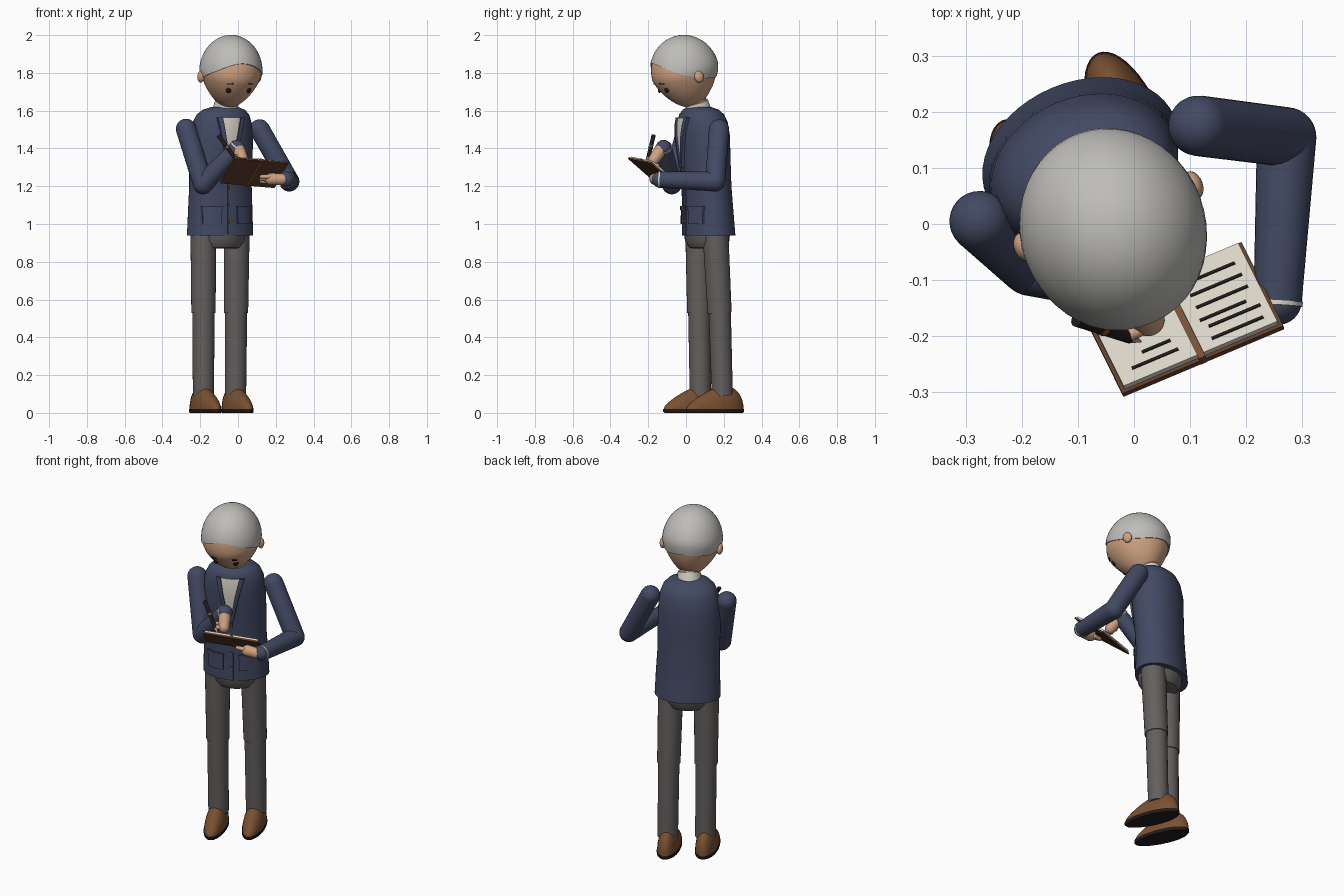
import bpy, bmesh
from math import sin, cos, pi, acos, sqrt, radians
from mathutils import Vector, Matrix

cube = bpy.data.objects.get("Cube")
if cube:
    bpy.data.objects.remove(cube, do_unlink=True)


def material(name, r, g, b):
    m = bpy.data.materials.new(name)
    m.use_nodes = True
    m.diffuse_color = (r, g, b, 1)
    bsdf = next(n for n in m.node_tree.nodes if n.type == 'BSDF_PRINCIPLED')
    bsdf.inputs["Base Color"].default_value = (r, g, b, 1)
    return m


NAVY = material("navy cloth", .055, .067, .125)
SKIN = material("skin", .62, .36, .22)
GREY_HAIR = material("grey hair", .52, .51, .48)
TROUSER = material("grey trousers", .125, .115, .11)
SHOE = material("brown leather", .19, .08, .03)
COVER = material("dark brown leather", .12, .05, .025)
DARK = material("near black", .015, .01, .01)
CREAM = material("cream", .7, .66, .57)


def finish(name, bm, mat, matrix=Matrix()):
    bmesh.ops.recalc_face_normals(bm, faces=bm.faces[:])
    mesh = bpy.data.meshes.new(name)
    bm.to_mesh(mesh)
    bm.free()
    mesh.materials.append(mat)
    ob = bpy.data.objects.new(name, mesh)
    bpy.context.collection.objects.link(ob)
    ob.matrix_world = matrix
    bpy.ops.object.select_all(action='DESELECT')
    ob.select_set(True)
    bpy.context.view_layer.objects.active = ob
    bpy.ops.object.shade_smooth_by_angle(angle=radians(40))
    return ob


def skin_rings(name, rings, mat, matrix=Matrix()):
    """Skin a list of closed rings and cap both ends."""
    bm = bmesh.new()
    loops = [[bm.verts.new(p) for p in ring] for ring in rings]
    n = len(loops[0])
    for low, high in zip(loops, loops[1:]):
        for i in range(n):
            j = (i + 1) % n
            bm.faces.new((low[i], low[j], high[j], high[i]))
    bm.faces.new(loops[0])
    bm.faces.new(loops[-1])
    return finish(name, bm, mat, matrix)


def lathe(name, profile, mat, matrix=Matrix(), n=28):
    rings = [[(r * cos(2 * pi * i / n), r * sin(2 * pi * i / n), z) for i in range(n)]
             for r, z in profile]
    return skin_rings(name, rings, mat, matrix)


def limb(name, p, q, r1, r2, mat, rounded=True):
    """Tapered tube from p to q, with domed ends if rounded."""
    p, q = Vector(p), Vector(q)
    length = (q - p).length
    profile = [(r1, 0), (r2, length)]
    if rounded:
        arc = [k * pi / 16 for k in range(8)]
        profile = [(r1 * sin(t + .02), -r1 * cos(t + .02)) for t in arc] + profile
        profile += [(r2 * sin(t + .02), length + r2 * cos(t + .02)) for t in reversed(arc)]
    turn = (q - p).to_track_quat('Z', 'Y').to_matrix().to_4x4()
    return lathe(name, profile, mat, Matrix.Translation(p) @ turn)


def box(name, size, loc, mat, matrix=Matrix()):
    bm = bmesh.new()
    bmesh.ops.create_cube(bm, size=1)
    bmesh.ops.scale(bm, vec=size, verts=bm.verts[:])
    return finish(name, bm, mat, matrix @ Matrix.Translation(loc))


def blob(name, scale, matrix, mat):
    bm = bmesh.new()
    bmesh.ops.create_uvsphere(bm, u_segments=20, v_segments=12, radius=1)
    bmesh.ops.scale(bm, vec=scale, verts=bm.verts[:])
    return finish(name, bm, mat, matrix)


# Jacket body: elliptical sections (z, half width, half depth, centre x, centre y)
BODY_TURN = Matrix.Rotation(radians(23), 4, 'Z')
SECTIONS = [(.94, .182, .133, -.095, .12), (1.08, .177, .126, -.094, .115),
            (1.2, .172, .124, -.093, .108), (1.35, .174, .13, -.09, .098),
            (1.47, .172, .134, -.088, .092), (1.54, .16, .127, -.084, .088),
            (1.58, .143, .114, -.08, .083), (1.605, .115, .092, -.075, .078),
            (1.62, .07, .06, -.07, .07)]


def section(z):
    for low, high in zip(SECTIONS, SECTIONS[1:]):
        if z <= high[0]:
            t = (z - low[0]) / (high[0] - low[0])
            return [a + (b - a) * t for a, b in zip(low, high)][1:]
    return SECTIONS[-1][1:]


def jacket_point(u, z, lift):
    a, b, cx, cy = section(z)
    depth = b * sqrt(max(0, 1 - (u / a) ** 2)) + lift
    return BODY_TURN @ Vector((u, -depth, 0)) + Vector((cx, cy, z))


def jacket_ring(z, n=48):
    a, b, cx, cy = section(z)
    return [BODY_TURN @ Vector((a * cos(2 * pi * i / n), b * sin(2 * pi * i / n), 0))
            + Vector((cx, cy, z)) for i in range(n)]


skin_rings("jacket_body", [jacket_ring(s[0]) for s in SECTIONS], NAVY)


def panel(name, low, high, mat, lift=.003, thick=.006, rows=8, cols=4):
    """Thin plate wrapped on the jacket front; low and high are (z, u left, u right)."""
    bm = bmesh.new()
    grid = []
    for i in range(rows + 1):
        z, u0, u1 = [a + (b - a) * i / rows for a, b in zip(low, high)]
        grid.append([bm.verts.new(jacket_point(u0 + (u1 - u0) * j / cols, z, lift))
                     for j in range(cols + 1)])
    for r0, r1 in zip(grid, grid[1:]):
        for j in range(cols):
            bm.faces.new((r0[j], r0[j + 1], r1[j + 1], r1[j]))
    geo = bmesh.ops.extrude_face_region(bm, geom=bm.faces[:])
    outward = BODY_TURN @ Vector((0, -thick, 0))
    bmesh.ops.translate(bm, vec=outward,
                        verts=[v for v in geo["geom"] if isinstance(v, bmesh.types.BMVert)])
    return finish(name, bm, mat)


# Jacket front details
panel("shirt_front", (1.34, -.008, .008), (1.562, -.058, .058), CREAM, lift=.0)
panel("placket", (.942, -.012, .012), (1.34, -.012, .012), NAVY, lift=.0)
for side, label in ((-1, "right"), (1, "left")):
    panel(label + "_lapel", (1.3, side * .002, side * .018),
          (1.565, side * .052, side * .078), NAVY, lift=.0, thick=.016)
    panel(label + "_pocket", (1.0, side * .045, side * .138),
          (1.08, side * .045, side * .138), NAVY, lift=.0, thick=.008)
    panel(label + "_pocket_flap", (1.075, side * .042, side * .141),
          (1.096, side * .042, side * .141), NAVY, lift=.0, thick=.012)
for k in range(4):
    spot = jacket_point(0, 1.015 + .09 * k, .006)
    limb(f"button_{k + 1}", spot, spot + BODY_TURN @ Vector((0, -.006, 0)), .01, .009,
         SHOE, rounded=False)

# Collar and neck
limb("shirt_collar", (-.07, .07, 1.59), (-.06, .055, 1.645), .068, .062, CREAM, rounded=False)
limb("neck", (-.068, .066, 1.6), (-.05, .035, 1.72), .055, .055, SKIN, rounded=False)

# Head
HEAD = (Matrix.Translation((-.038, -.007, 1.805)) @ Matrix.Rotation(radians(20), 4, 'Z')
        @ Matrix.Rotation(radians(15), 4, 'X'))


def head_point(theta, phi, grow=1.0):
    up = cos(theta)
    r = sin(theta) * (1 + .25 * min(0, up))
    return Vector((.16 * r * sin(phi), -.18 * r * cos(phi), .19 * up)) * grow


N = 48
angles = [2 * pi * i / N for i in range(N)]
skin_rings("head", [[head_point(.02 + (pi - .04) * k / 24, p) for p in angles]
                    for k in range(25)], SKIN, HEAD)


# Hair cap: high on the forehead, lower round the sides and back
def hair_end(phi):
    c = cos(phi)
    return acos((-.03 + .075 * c + .045 * c * c) / .197)


hair = [[head_point(.02 + (hair_end(p) - .02) * k / 16, p, 1.035) for p in angles]
        for k in range(17)]
hair.append([head_point(hair_end(p), p, .97) for p in angles])
skin_rings("hair", hair, GREY_HAIR, HEAD)


def face_spot(u, z):
    up = z / .19
    r = sqrt(1 - up * up) * (1 + .25 * min(0, up))
    return HEAD @ Matrix.Translation((u, -.18 * r * sqrt(1 - (u / (.16 * r)) ** 2), z))


for side, label in ((-1, "right"), (1, "left")):
    tilt = Matrix.Rotation(radians(side * 25), 4, 'Z')
    blob(label + "_eye", (.014, .007, .017), face_spot(side * .057, -.061) @ tilt, DARK)
    box(label + "_eyebrow", (.032, .008, .006), (0, 0, 0), DARK,
        face_spot(side * .058, -.022) @ tilt @ Matrix.Rotation(radians(side * 8), 4, 'Y'))
    blob(label + "_ear", (.018, .026, .032),
         HEAD @ Matrix.Translation((side * .16, .015, -.03)), SKIN)

# Hips
hip_shape = Matrix.Translation((-.09, .112, 0)) @ BODY_TURN @ Matrix.Diagonal((1.05, .95, 1, 1))
lathe("trouser_seat", [(.08, .87), (.098, .875), (.122, .91), (.126, .96)], TROUSER, hip_shape)

# Legs and shoes
LEGS = {"right": ((-.183, .065, .97), (-.183, .07, .53), (-.183, .076, .09), (-.17, .033)),
        "left": ((-.007, .155, .97), (-.01, .178, .53), (-.013, .192, .09), (.0, .153))}
for label, (hip, knee, ankle, foot) in LEGS.items():
    limb(label + "_upper_leg", hip, knee, .069, .064, TROUSER, rounded=False)
    limb(label + "_lower_leg", Vector(knee) + Vector((0, 0, .03)), ankle, .059, .056,
         TROUSER, rounded=False)
    place = Matrix.Translation((foot[0], foot[1], 0)) @ BODY_TURN
    bm = bmesh.new()
    bmesh.ops.create_uvsphere(bm, u_segments=28, v_segments=20, radius=1)
    for v in bm.verts:
        f = -v.co.y
        height = (.113 - .055 * f) * v.co.z if v.co.z > 0 else 0
        v.co = Vector((v.co.x * (.06 - .006 * f), v.co.y * .163, .018 + height))
    finish(label + "_shoe", bm, SHOE, place)
    sole = [[(cos(t) * (.062 + .006 * sin(t)) * s, sin(t) * .165 * s, z) for t in angles]
            for s, z in ((.96, 0), (1, .006), (1, .02))]
    skin_rings(label + "_sole", sole, DARK, place)

# Arms
ARMS = {"right": ((-.275, .005, 1.503), (-.185, -.075, 1.21), (-.005, -.118, 1.402)),
        "left": ((.115, .175, 1.5), (.272, .155, 1.225), (.256, -.137, 1.235))}
for label, (shoulder, elbow, wrist) in ARMS.items():
    limb(label + "_upper_sleeve", shoulder, elbow, .054, .053, NAVY)
    limb(label + "_forearm_sleeve", elbow, wrist, .053, .043, NAVY)
    e, w = Vector(elbow), Vector(wrist)
    limb(label + "_shirt_cuff", w, w + (w - e).normalized() * .008, .045, .045, CREAM, False)

# Hands
limb("right_hand", (.005, -.135, 1.39), (.025, -.17, 1.34), .034, .03, SKIN)
limb("right_finger", (.025, -.18, 1.34), (-.005, -.197, 1.345), .014, .011, SKIN)
limb("right_thumb", (.01, -.15, 1.36), (-.02, -.182, 1.355), .013, .011, SKIN)
limb("left_hand", (.235, -.157, 1.236), (.175, -.162, 1.238), .03, .032, SKIN)
for k in range(3):
    limb(f"left_finger_{k + 1}", (.165, -.18 + .02 * k, 1.25 - .012 * k),
         (.125, -.183 + .02 * k, 1.25 - .012 * k), .013, .011, SKIN)

# Pen
limb("pen_body", (-.103, -.172, 1.468), (-.008, -.202, 1.34), .011, .011, DARK, rounded=False)
limb("pen_band", (-.06, -.1856, 1.41), (-.053, -.1878, 1.4006), .0125, .0125, SHOE, False)
limb("pen_tip", (-.008, -.202, 1.34), (.012, -.209, 1.313), .011, .002, SKIN, rounded=False)

# Open notebook, outer edge raised
across = Vector((.285, .12, -.025)).normalized()
toward = Vector((-.07, .15, -.13))
toward = (toward - across * toward.dot(across)).normalized()
BOOK = Matrix((across, toward, across.cross(toward))).transposed().to_4x4()
BOOK = Matrix.Translation((.0865, -.17, 1.272)) @ BOOK
box("notebook_cover", (.312, .212, .01), (0, 0, 0), COVER, BOOK)
box("notebook_spine", (.012, .212, .018), (0, 0, .003), SHOE, BOOK)
for side, label in ((-1, "right"), (1, "left")):
    box(label + "_page", (.143, .198, .012), (side * .0775, 0, .009), CREAM, BOOK)
LINES = [(.08, .1, -.078), (.085, .1, -.05), (.07, .09, -.03), (.08, .1, .0),
         (.08, .1, .03), (.085, .085, .06), (-.077, .09, -.07), (-.065, .055, -.045)]
for k, (u, length, v) in enumerate(LINES):
    box(f"written_line_{k + 1}", (length, .006, .003), (u, v, .0155), DARK, BOOK)
